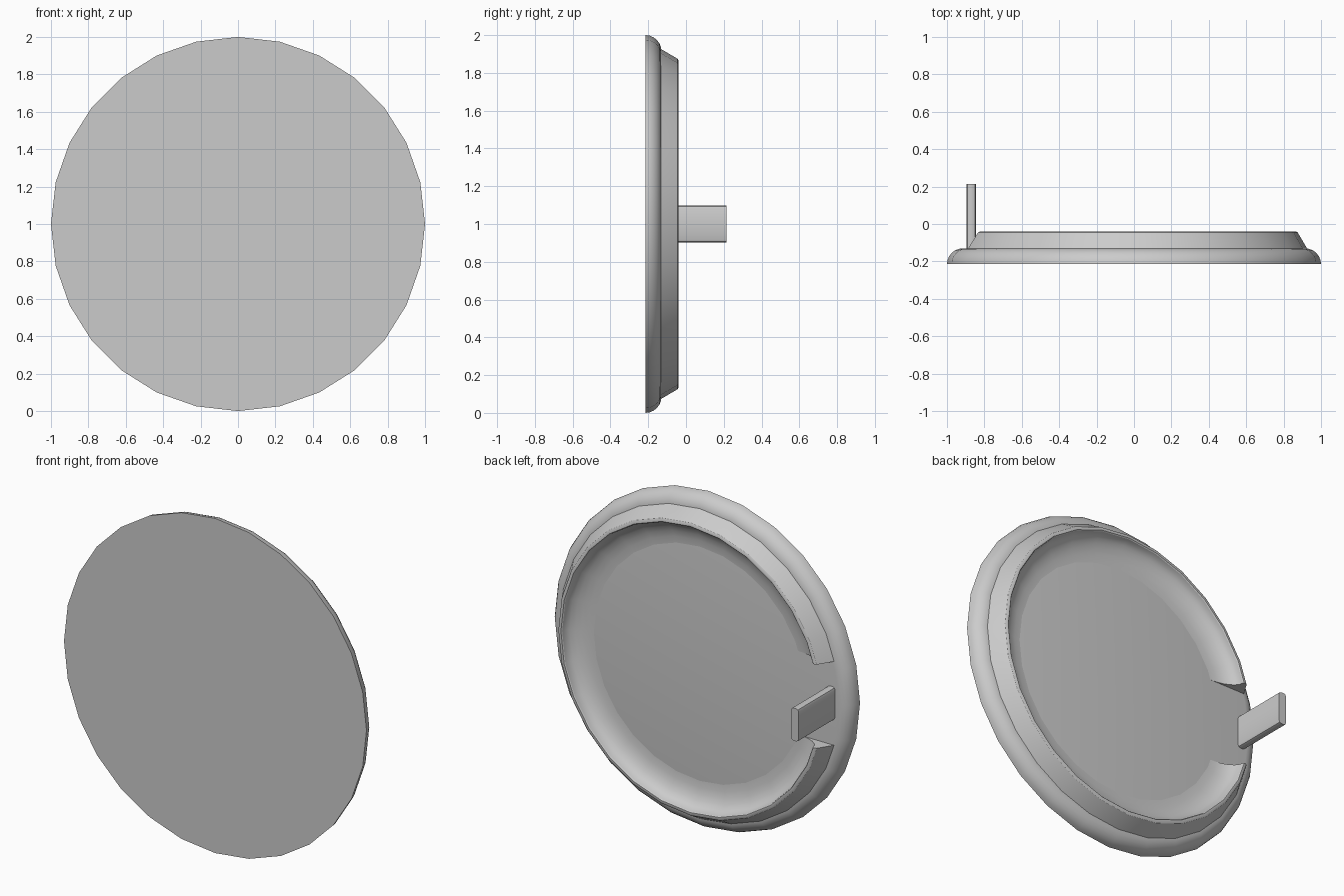
import bpy, bmesh
from math import sin, cos, pi, radians

if "Cube" in bpy.data.objects:
    bpy.data.objects.remove(bpy.data.objects["Cube"])

SIDES = 28
BACK = -0.13      # y of the inner floor


def finish(name, bm, angle=30):
    bmesh.ops.recalc_face_normals(bm, faces=bm.faces)
    me = bpy.data.meshes.new(name)
    bm.to_mesh(me)
    bm.free()
    ob = bpy.data.objects.new(name, me)
    bpy.context.collection.objects.link(ob)
    smooth(ob, angle)
    return ob


def smooth(ob, angle):
    bpy.ops.object.select_all(action='DESELECT')
    ob.select_set(True)
    bpy.context.view_layer.objects.active = ob
    bpy.ops.object.shade_smooth_by_angle(angle=radians(angle))


def lathe(name, profile, closed):
    """Spin (radius, y) points about the y axis through z = 1."""
    bm = bmesh.new()
    rings = []
    for r, y in profile:
        rings.append([bm.verts.new((r * sin(2 * pi * i / SIDES), y,
                                    1 + r * cos(2 * pi * i / SIDES)))
                      for i in range(SIDES)])
    pairs = list(zip(rings, rings[1:]))
    if closed:
        pairs.append((rings[-1], rings[0]))
    else:
        bm.faces.new(rings[0])
        bm.faces.new(rings[-1])
    for a, b in pairs:
        for i in range(SIDES):
            j = (i + 1) % SIDES
            bm.faces.new((a[i], a[j], b[j], b[i]))
    return finish(name, bm)


def box(name, x0, x1, y0, y1, z0, z1, chamfer=0.0):
    bm = bmesh.new()
    bmesh.ops.create_cube(bm, size=1)
    for v in bm.verts:
        v.co = (x0 + (v.co.x + 0.5) * (x1 - x0),
                y0 + (v.co.y + 0.5) * (y1 - y0),
                z0 + (v.co.z + 0.5) * (z1 - z0))
    if chamfer:
        edges = [e for e in bm.edges
                 if abs(e.verts[0].co.y - e.verts[1].co.y) > 0.1]
        bmesh.ops.bevel(bm, geom=edges, offset=chamfer, segments=2,
                        profile=0.5, affect='EDGES')
    return finish(name, bm)


# Front plate with a rounded rim
rim = [(0.915 + 0.085 * cos(t * pi / 12), -0.215 + 0.085 * sin(t * pi / 12))
       for t in range(7)]
lathe("cap_plate", rim, closed=False)

# Raised ring: sloped outside, concave fillet inside
fillet = [(0.70 + 0.15 * sin(t * pi / 12), -0.045 - 0.085 * cos(t * pi / 12))
          for t in range(6, -1, -1)]
ring = lathe("raised_ring",
             [(0.93, BACK - 0.01), (0.925, BACK), (0.875, -0.045), (0.865, -0.04),
              (0.855, -0.04)] + fillet + [(0.70, BACK - 0.01)], closed=True)

# Notch in the ring around the tab
cutter = box("notch_cutter", -1.2, -0.4, -0.3, 0.2, 0.75, 1.25)
cutter.hide_render = True
mod = ring.modifiers.new("notch", 'BOOLEAN')
mod.operation = 'DIFFERENCE'
mod.solver = 'EXACT'
mod.object = cutter
bpy.context.view_layer.objects.active = ring
while ring.modifiers[0] != mod:
    bpy.ops.object.modifier_move_up(modifier=mod.name)
bpy.ops.object.modifier_apply(modifier=mod.name)
bpy.data.objects.remove(cutter)
smooth(ring, 30)

# Tab standing in the notch
box("clip_tab", -0.895, -0.845, BACK - 0.01, 0.215, 0.902, 1.098, 0.017)
